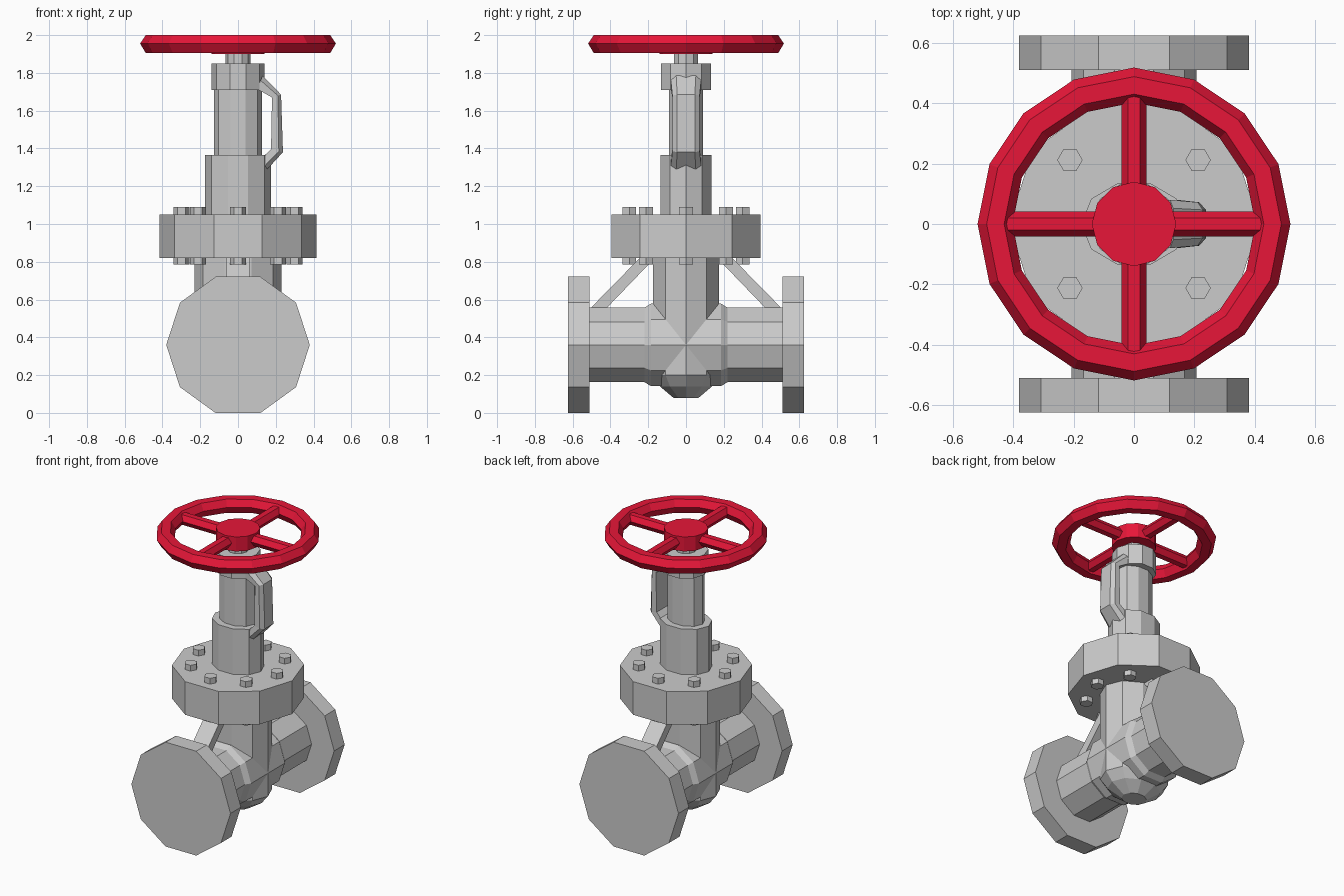
import bpy, bmesh
from math import cos, sin, pi
from mathutils import Matrix, Vector

if "Cube" in bpy.data.objects:
    bpy.data.objects.remove(bpy.data.objects["Cube"])

red = bpy.data.materials.new("red_paint")
red.diffuse_color = (0.8, 0.008, 0.04, 1)
red.use_nodes = True
red.node_tree.nodes["Principled BSDF"].inputs["Base Color"].default_value = red.diffuse_color


def finish(name, bm, mat=None):
    bmesh.ops.recalc_face_normals(bm, faces=bm.faces)
    me = bpy.data.meshes.new(name)
    bm.to_mesh(me)
    bm.free()
    ob = bpy.data.objects.new(name, me)
    bpy.context.collection.objects.link(ob)
    if mat:
        me.materials.append(mat)
    return ob


def skin(bm, rings, closed=False):
    """Bridge equal-length rings of points; cap the ends unless closed."""
    vs = [[bm.verts.new(p) for p in r] for r in rings]
    n = len(vs[0])
    pairs = list(zip(vs, vs[1:])) + ([(vs[-1], vs[0])] if closed else [])
    for a, b in pairs:
        for i in range(n):
            j = (i + 1) % n
            bm.faces.new((a[i], a[j], b[j], b[i]))
    if not closed:
        bm.faces.new(vs[0])
        bm.faces.new(vs[-1])


def ring(h, rx, ry, n=10, axis='Z', c=(0, 0)):
    pts = []
    for i in range(n):
        u, v = c[0] + rx * cos(2 * pi * i / n), c[1] + ry * sin(2 * pi * i / n)
        pts.append((u, v, h) if axis == 'Z' else (u, h, v))
    return pts


def turned(name, sections, n=10, axis='Z', c=(0, 0), mat=None):
    bm = bmesh.new()
    skin(bm, [ring(h, rx, ry, n, axis, c) for h, rx, ry in sections])
    return finish(name, bm, mat)


PZ = (0, 0.36)  # pipe centre line

# Horizontal pipe with central swelling, and its end flanges
turned("pipe", [(y, r, r) for y, r in ((-0.51, .207), (-0.22, .207), (-0.185, .23),
       (0.185, .23), (0.22, .207), (0.51, .207))], axis='Y', c=PZ)
for s, side in ((-1, "front"), (1, "back")):
    turned(side + "_pipe_flange", [(s * .51, .38, .38), (s * .625, .38, .38)], axis='Y', c=PZ)
    # Sloping brace from pipe to bonnet flange
    prof = [(.51, .55), (.425, .55), (.16, .825), (.24, .825)]
    bm = bmesh.new()
    skin(bm, [[(x, s * y, z) for y, z in prof] for x in (-.06, .06)])
    finish(side + "_brace", bm)

# Vertical body with rounded bottom
turned("valve_body", [(.08, .085, .07), (.14, .18, .145), (.20, .23, .184), (.82, .23, .184)])

# Bonnet flange and bolts
turned("bonnet_flange", [(.82, .415, .415), (1.05, .415, .415)])
for i in range(8):
    a = i * pi / 4
    turned(f"bolt_{i + 1}", [(.785, .042, .042), (1.09, .042, .042)], n=6,
           c=(.3 * cos(a), .3 * sin(a)))

# Bonnet column
turned("lower_neck", [(1.05, .175, .142), (1.365, .175, .142)])
turned("upper_neck", [(1.365, .127, .096), (1.71, .127, .096)])
turned("neck_cap", [(1.71, .14, .14), (1.85, .14, .14)])
turned("stem", [(1.85, .067, .067), (1.91, .067, .067)])

# Side arm: chamfered section swept along inner and outer paths
inner = [(.10, 1.715), (.18, 1.67), (.175, 1.395), (.12, 1.345)]
outer = [(.13, 1.785), (.228, 1.685), (.238, 1.38), (.155, 1.29)]
bm = bmesh.new()
rings = []
for p, q, w in zip(inner, outer, (.08, .072, .072, .08)):
    p, q = Vector((p[0], 0, p[1])), Vector((q[0], 0, q[1]))
    m = p.lerp(q, .65)
    rings.append([v + Vector((0, y, 0)) for v, y in
                  ((p, -w), (m, -w), (q, -w * .65), (q, w * .65), (m, w), (p, w))])
skin(bm, rings)
finish("side_arm", bm)

# Handwheel rim: hexagonal section, sixteen sides
sec = [(.518, 1.955), (.488, 2.0), (.43, 2.0), (.402, 1.955), (.43, 1.905), (.488, 1.905)]
bm = bmesh.new()
skin(bm, [[(r * cos(i * pi / 8), r * sin(i * pi / 8), z) for r, z in sec]
          for i in range(16)], closed=True)
finish("wheel_rim", bm, red)

# Handwheel hub and spokes
turned("wheel_hub", [(1.9, .14, .14), (2.0, .14, .14)], n=12, mat=red)
spoke = [(.042, 1.952), (.02, 1.987), (-.02, 1.987), (-.042, 1.952), (-.02, 1.917), (.02, 1.917)]
for i in range(4):
    bm = bmesh.new()
    skin(bm, [[(x, y, z) for y, z in spoke] for x in (.11, .425)])
    bmesh.ops.rotate(bm, verts=bm.verts, matrix=Matrix.Rotation(i * pi / 2, 3, 'Z'))
    finish(f"wheel_spoke_{i + 1}", bm, red)
